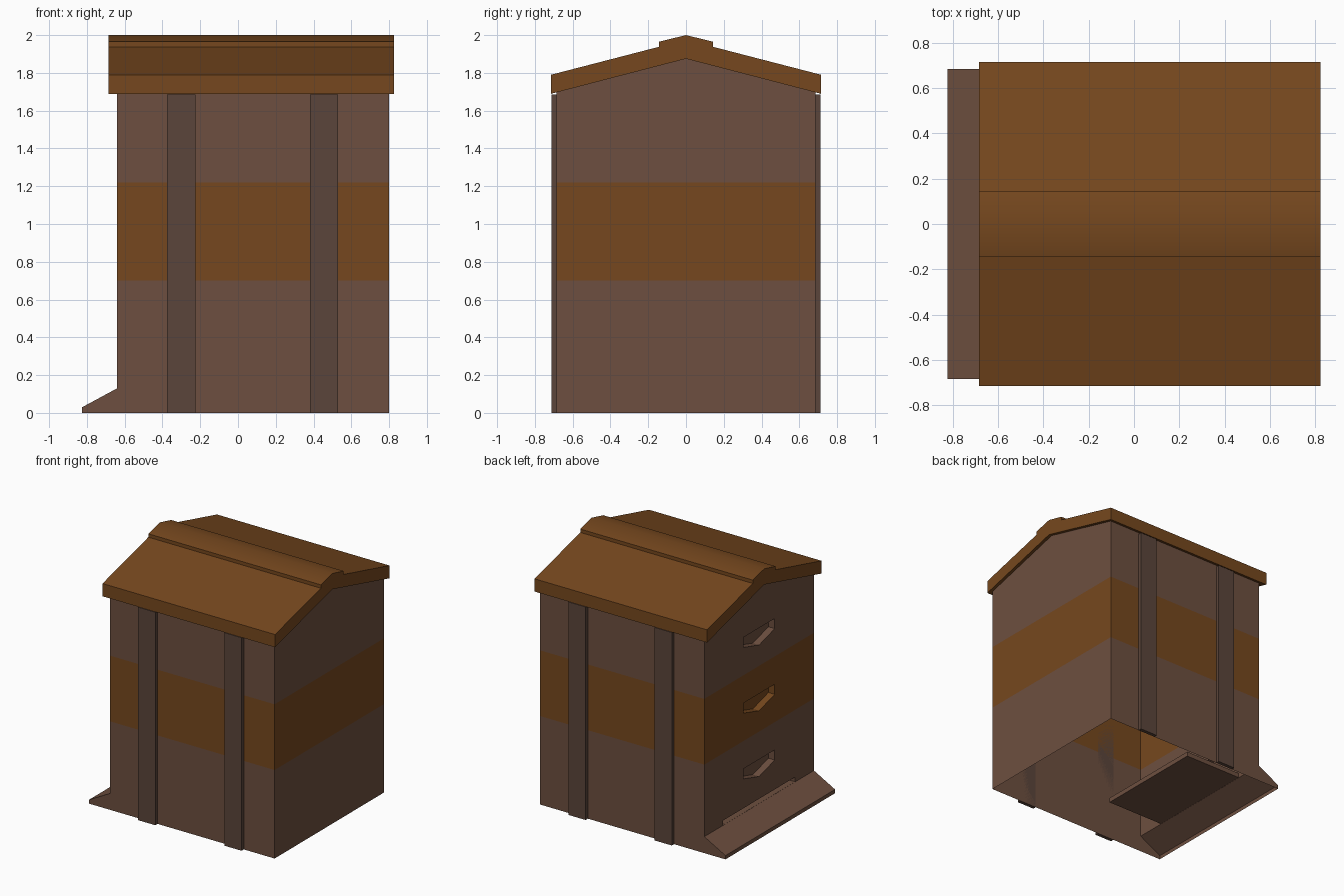
import bpy, bmesh
from mathutils import Vector

if "Cube" in bpy.data.objects:
    bpy.data.objects.remove(bpy.data.objects["Cube"])


def material(name, rgb):
    m = bpy.data.materials.new(name)
    m.diffuse_color = (*rgb, 1)
    m.use_nodes = True
    m.node_tree.nodes["Principled BSDF"].inputs["Base Color"].default_value = m.diffuse_color
    return m


BROWN = material("brown_wood", (0.153, 0.078, 0.050))
AMBER = material("amber_wood", (0.180, 0.064, 0.013))
DARK = material("dark_wood", (0.105, 0.060, 0.043))


def prism(name, profile, axis, a, b, mat=None):
    """Extrude a 2D profile along x (points are y, z) or y (points are x, z)."""
    bm = bmesh.new()
    make = (lambda p: (a, p[0], p[1])) if axis == "x" else (lambda p: (p[0], a, p[1]))
    face = bm.faces.new([bm.verts.new(make(p)) for p in profile])
    new = bmesh.ops.extrude_face_region(bm, geom=[face])["geom"]
    shift = Vector((b - a, 0, 0) if axis == "x" else (0, b - a, 0))
    bmesh.ops.translate(bm, vec=shift, verts=[v for v in new if isinstance(v, bmesh.types.BMVert)])
    bmesh.ops.recalc_face_normals(bm, faces=bm.faces)
    mesh = bpy.data.meshes.new(name)
    bm.to_mesh(mesh)
    bm.free()
    obj = bpy.data.objects.new(name, mesh)
    bpy.context.collection.objects.link(obj)
    if mat:
        mesh.materials.append(mat)
    return obj


def rect(u0, u1, v0, v1):
    return [(u0, v0), (u1, v0), (u1, v1), (u0, v1)]


def carve(obj, cutter):
    """Cut a pocket and remove the cutter."""
    cutter.hide_render = True
    mod = obj.modifiers.new("pocket", "BOOLEAN")
    mod.operation = "DIFFERENCE"
    mod.solver = "EXACT"
    mod.object = cutter
    bpy.context.view_layer.objects.active = obj
    bpy.ops.object.modifier_apply(modifier=mod.name)
    bpy.data.objects.remove(cutter)


def open_ends(obj, levels, mat):
    """Remove level caps and the sloped top so the box is an open shell."""
    bm = bmesh.new()
    bm.from_mesh(obj.data)
    bm.normal_update()
    caps = []
    for f in bm.faces:
        z = f.calc_center_median().z
        level = any(abs(z - l) < 0.005 for l in levels)
        if (abs(f.normal.z) > 0.95 and level) or (f.normal.z > 0.95 and z > 1.6):
            caps.append(f)
    bmesh.ops.delete(bm, geom=caps, context="FACES")
    for f in bm.faces:
        f.material_index = 0
    bm.to_mesh(obj.data)
    bm.free()
    obj.data.materials.clear()
    obj.data.materials.append(mat)


X0, X1, Y = -0.64, 0.80, 0.685
Z1, Z2, PEAK, SLOPE = 0.70, 1.22, 1.875, 0.26
eave = PEAK - SLOPE * Y

# hive boxes: the lowest one carries the sloped landing board
lower = prism("lower_box", [(-0.825, 0), (-0.825, 0.03), (X0, 0.13), (X0, Z1), (X1, Z1), (X1, 0)],
              "y", -Y, Y)
middle = prism("middle_box", rect(X0, X1, Z1, Z2), "y", -Y, Y)
upper = prism("upper_box", [(-Y, Z2), (Y, Z2), (Y, eave), (0, PEAK), (-Y, eave)], "x", X0, X1)

# entrance slot above the landing board
carve(lower, prism("entrance_cutter", rect(-0.45, 0.45, 0.131, 0.168), "x", -0.9, -0.14))

# hand grips and open shells
for box, z, mat in ((lower, 0.40, BROWN), (middle, 0.92, AMBER), (upper, 1.44, BROWN)):
    grip = [(-0.195, z + 0.08), (-0.195, z), (0, z - 0.055), (0.195, z), (0.195, z + 0.08)]
    carve(box, prism("grip_cutter", grip, "x", -0.75, X0 + 0.055))
    open_ends(box, (0, Z1, Z2), mat)

# vertical straps on both long sides
for side in (-1, 1):
    for i, x in enumerate((-0.375, 0.38)):
        name = ("front" if side < 0 else "back") + f"_strap_{i + 1}"
        prism(name, rect(x, x + 0.15, 0, 1.685), "y", side * Y, side * 0.713, DARK)

# pitched roof with raised ridge cap
half = [(0.715, PEAK - SLOPE * 0.715), (0.715, 1.79), (0.143, 1.938), (0.143, 1.965)]
roof = prism("roof", half + [(0, 2.0)] + [(-y, z) for y, z in reversed(half)] + [(0, PEAK)],
             "x", -0.685, 0.825, AMBER)
bpy.ops.object.select_all(action="DESELECT")
roof.select_set(True)
bpy.context.view_layer.objects.active = roof
bpy.ops.object.shade_smooth_by_angle()
